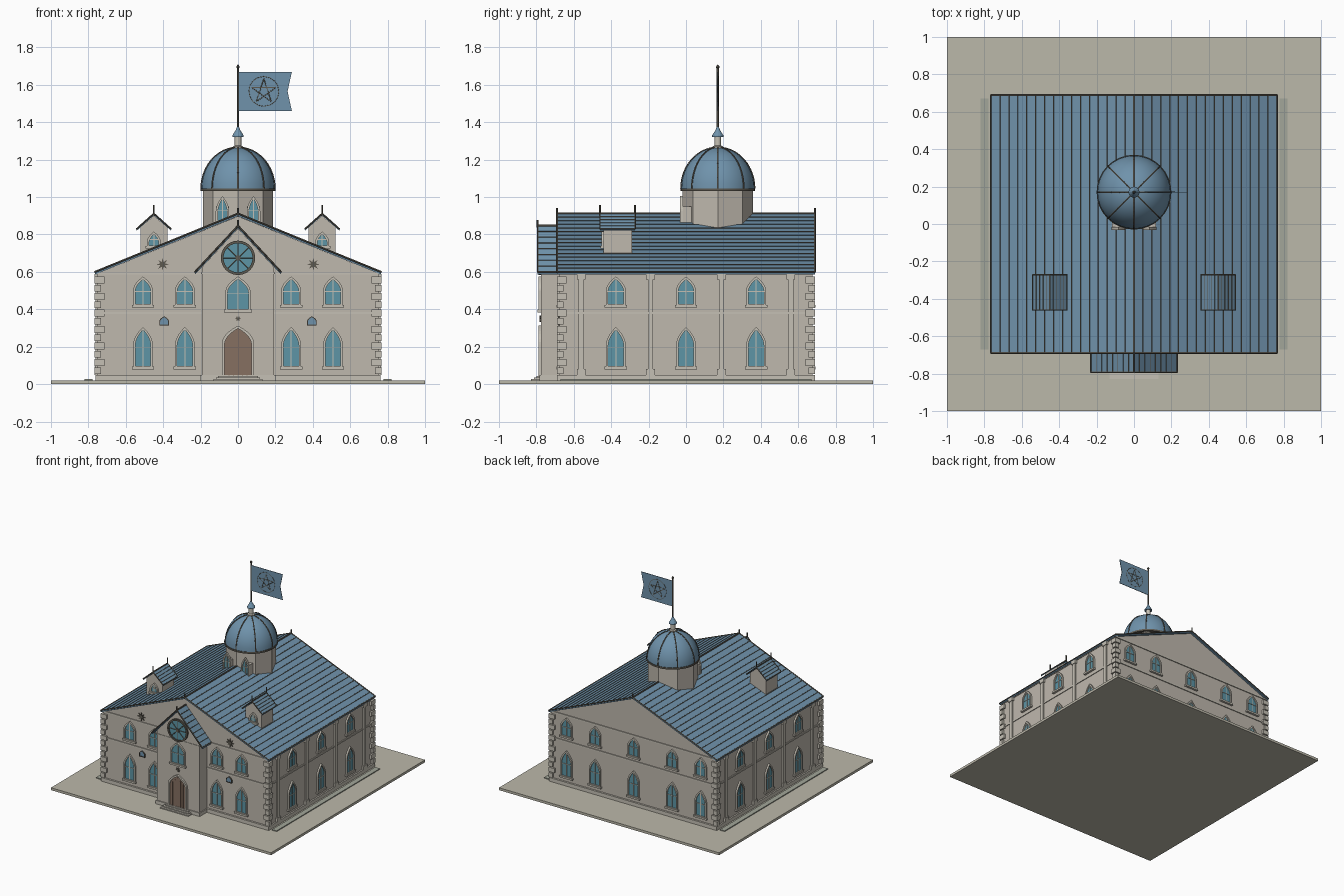
import bpy, bmesh
from math import sin, cos, pi, radians
from mathutils import Matrix, Vector

if "Cube" in bpy.data.objects:
    bpy.data.objects.remove(bpy.data.objects["Cube"])

COL = dict(stone=(.52, .48, .42), trim=(.56, .53, .46), roof=(.16, .29, .41), glass=(.11, .30, .38),
           door=(.24, .16, .12), bronze=(.11, .10, .08), paving=(.50, .48, .40), lawn=(.36, .38, .32))
MATS, PARTS = {}, {}
for k, c in COL.items():
    MATS[k] = bpy.data.materials.new(k)
    MATS[k].diffuse_color = (*c, 1)
I = Matrix.Identity(4)


def part(name, mat):
    if name not in PARTS:
        PARTS[name] = (bmesh.new(), mat)
    return PARTS[name][0]


def prism(name, mat, pts, y0, y1, M=I):
    """Extrude an x-z outline from y0 to y1."""
    bm = part(name, mat)
    a, b = [[bm.verts.new(M @ Vector((x, y, z))) for x, z in pts] for y in (y0, y1)]
    bm.faces.new(a)
    bm.faces.new(b[::-1])
    for i in range(len(pts)):
        j = (i + 1) % len(pts)
        bm.faces.new((a[i], b[i], b[j], a[j]))


def box(name, mat, x0, x1, y0, y1, z0, z1, M=I):
    prism(name, mat, [(x0, z0), (x1, z0), (x1, z1), (x0, z1)], y0, y1, M)


def frame(name, mat, outer, inner, y0, y1, M=I):
    """Closed band between two matching outlines."""
    bm = part(name, mat)
    L = [[bm.verts.new(M @ Vector((x, y, z))) for x, z in o]
         for o, y in ((outer, y0), (outer, y1), (inner, y1), (inner, y0))]
    for i in range(len(outer)):
        j = (i + 1) % len(outer)
        for k in range(4):
            n = (k + 1) % 4
            bm.faces.new((L[k][i], L[k][j], L[n][j], L[n][i]))


def rod(name, mat, p, q, r, M=I):
    p, q = M @ Vector(p), M @ Vector(q)
    T = Matrix.Translation((p + q) / 2) @ (q - p).to_track_quat('Z', 'Y').to_matrix().to_4x4()
    bmesh.ops.create_cone(part(name, mat), cap_ends=True, segments=6, radius1=r, radius2=r,
                          depth=(q - p).length, matrix=T)


def lathe(name, mat, prof, n, c):
    bm = part(name, mat)
    R = [[bm.verts.new((c[0] + r * cos(2 * pi * i / n), c[1] + r * sin(2 * pi * i / n), z))
          for i in range(n)] for r, z in prof]
    for a, b in zip(R, R[1:]):
        for i in range(n):
            j = (i + 1) % n
            bm.faces.new((a[i], a[j], b[j], b[i]))
    bm.faces.new(R[0][::-1])
    bm.faces.new(R[-1])


def arch(cx, w, z0, z1, h, p=1.8, n=7):
    side = [(w * (1 - (i / n) ** p), z1 - h + h * i / n) for i in range(n)]
    return ([(cx - w, z0), (cx + w, z0)] + [(cx + x, z) for x, z in side] + [(cx, z1)]
            + [(cx - x, z) for x, z in side[::-1]])


def disc(cx, cz, r, n=24):
    return [(cx + r * cos(2 * pi * i / n), cz + r * sin(2 * pi * i / n)) for i in range(n)]


def star(cx, cz, r, M):
    pts = [(cx + (r if i % 2 == 0 else r * .4) * sin(pi * i / 8),
            cz + (r if i % 2 == 0 else r * .4) * cos(pi * i / 8)) for i in range(16)]
    prism("star_ornaments", "bronze", pts, -.008, .002, M)


def window(x, w, z0, z1, M, h=.08, sill=True):
    inner = arch(x, w - .011, z0 + .012, z1 - .014, h - .006)
    frame("window_frames", "trim", arch(x, w, z0, z1, h), inner, -.013, .002, M)
    prism("window_glass", "glass", inner, -.004, .002, M)
    box("window_bars", "trim", x - .003, x + .003, -.008, 0, z0 + .01, z1 - .016, M)
    zb = z0 + (z1 - z0) * .5
    box("window_bars", "trim", x - w + .01, x + w - .01, -.008, 0, zb - .002, zb + .002, M)
    if sill:
        box("window_sills", "trim", x - w - .008, x + w + .008, -.018, .002, z0 - .006, z0 + .008, M)


def gable_roof(name, cx, half, ze, za, y0, y1, t, courses, r, fin):
    prism(name, "roof", [(cx - half, ze), (cx, za), (cx + half, ze), (cx + half, ze - t),
                         (cx, za - t), (cx - half, ze - t)], y0, y1)
    for s in (-1, 1):
        for i in range(1, courses):
            f = i / courses
            rod(name + "_courses", "bronze" if i % 2 else "roof", (cx + s * half * f, y0, za + (ze - za) * f),
                (cx + s * half * f, y1, za + (ze - za) * f), r * .6)
        for y in (y0, y1):
            rod(name + "_edges", "bronze", (cx, y, za), (cx + s * half, y, ze), r)
        rod(name + "_edges", "bronze", (cx + s * half, y0, ze), (cx + s * half, y1, ze), r)
    rod(name + "_edges", "bronze", (cx, y0, za), (cx, y1, za), r * 1.3)
    for y in (y0, y1):
        rod(name + "_finials", "bronze", (cx, y, za - .01), (cx, y, za + fin), .005)


# Ground, side beds, plinth and steps
box("ground_slab", "paving", -1, 1, -1, 1, 0, .02)
for s in (-1, 1):
    box("side_beds", "lawn", s * .8 - .021, s * .8 + .021, -.67, .67, .02, .027)
box("plinth", "trim", -.762, .762, -.69, .69, .02, .05)
for i in range(3):
    box("front_steps", "trim", -.13 + .012 * i, .13 - .012 * i, -.83 + .016 * i, -.76, .02, .028 + .008 * i)

# Main hall and entrance bay
prism("main_walls", "stone", [(-.75, .02), (.75, .02), (.75, .592), (0, .897), (-.75, .592)], -.675, .675)
prism("entrance_bay", "stone", [(-.193, .02), (.193, .02), (.193, .625), (0, .832), (-.193, .625)], -.775, -.6)
box("entrance_plinth", "trim", -.2, .2, -.783, -.6, .02, .048)
for z in (.38, .592):
    box("string_courses", "trim", -.756, .756, -.682, .682, z - .006, z + .006)
    if z > .5:
        box("string_courses", "trim", -.197, .197, -.779, -.6, z - .004, z + .004)
gable_roof("main_roof", 0, .765, .6, .912, -.69, .69, .014, 16, .005, .03)
gable_roof("entrance_roof", 0, .23, .6, .847, -.793, -.67, .014, 8, .005, .03)

# Corner quoins
for i in range(12):
    w = .052 if i % 2 else .034
    for sx in (-1, 1):
        for sy in (-1, 1):
            x, y = sx * (.766 - w / 2), sy * (.69 - w / 2)
            box("corner_quoins", "trim", x - w / 2, x + w / 2, y - w / 2, y + w / 2, .054 + i * .044, .09 + i * .044)

# Wall frames: local -y points out of each wall
def wall(deg, d):
    return Matrix.Rotation(radians(deg), 4, 'Z') @ Matrix.Translation((0, -d, 0))

FRONT, RIGHT, BACK, LEFT, BAY = wall(0, .675), wall(90, .75), wall(180, .675), wall(270, .75), wall(0, .775)
for M, xs in ((FRONT, (-.508, -.284, .284, .508)), (BACK, (-.61, -.35, 0, .35, .61)),
              (RIGHT, (-.375, 0, .375)), (LEFT, (-.375, 0, .375))):
    for x in xs:
        window(x, .052, .085, .305, M, .09)
        window(x, .052, .415, .575, M, .07)

# Side pilasters
for M in (RIGHT, LEFT):
    for x in (-.56, -.19, .19, .56):
        box("pilasters", "trim", x - .014, x + .014, -.012, .002, .05, .592, M)
        for z in (.05, .56):
            box("pilasters", "trim", x - .024, x + .024, -.017, .002, z, z + .03, M)

# Entrance: door, central window, rose window, ornaments
window(0, .066, .39, .575, BAY, .075)
d_out, d_in = arch(0, .086, .044, .312, .1, 2.3), arch(0, .072, .044, .297, .092, 2.3)
frame("door_surround", "trim", d_out, d_in, -.014, .002, BAY)
prism("door_leaves", "door", d_in, -.005, .002, BAY)
for x in (-.048, -.024, 0, .024, .048):
    box("door_battens", "bronze" if x == 0 else "door", x - .003, x + .003, -.009, 0, .046, .285 - abs(x) * .9, BAY)
frame("rose_frame", "bronze", disc(0, .675, .092), disc(0, .675, .078), -.014, .002, BAY)
prism("rose_glass", "glass", disc(0, .675, .08), -.005, .002, BAY)
prism("rose_hub", "bronze", disc(0, .675, .014, 12), -.012, .002, BAY)
for i in range(8):
    a = i * pi / 4
    rod("rose_spokes", "bronze", (0, -.006, .675), (.08 * cos(a), -.006, .675 + .08 * sin(a)), .003, BAY)
star(0, .35, .018, BAY)
for s in (-1, 1):
    star(s * .403, .64, .034, FRONT)
    o = arch(s * .395, .026, .313, .362, .03, 2.4)
    frame("plaque_frames", "bronze", o, arch(s * .395, .021, .318, .357, .027, 2.4), -.01, .002, FRONT)
    prism("plaques", "roof", o, -.006, .002, FRONT)

# Roof dormers
for s in (-1, 1):
    x = s * .45
    prism("dormer_walls", "stone", [(x - .072, .7), (x + .072, .7), (x + .072, .838), (x, .9), (x - .072, .838)],
          -.44, -.29)
    window(x, .036, .73, .815, wall(0, .44), .05)
    gable_roof("dormer_roof", x, .092, .83, .912, -.46, -.272, .01, 5, .004, .045)

# Drum, dome, ribs and lantern
C = (0, .17)
lathe("dome_drum", "stone", [(.188, .82), (.188, 1.04)], 8, C)
for s in (-1, 1):
    window(s * .083, .036, .85, 1.005, wall(0, .018), .08)
    box("drum_window_backs", "stone", s * .083 - .034, s * .083 + .034, -.018, .1, .85, .95)
R, Z, H = .196, 1.045, .22
arc = [(R * cos(pi / 2 * i / 12), Z + H * sin(pi / 2 * i / 12)) for i in range(12)] + [(.004, Z + H)]
lathe("dome", "roof", arc, 32, C)
lathe("dome_base_ring", "bronze", [(.19, 1.033), (.2, 1.033), (.2, 1.047), (.19, 1.047)], 32, C)
for k in range(8):
    a = k * pi / 4
    P = [(C[0] + r * cos(a), C[1] + r * sin(a), z) for r, z in arc]
    for p, q in zip(P, P[1:]):
        rod("dome_ribs", "bronze", p, q, .005)
lathe("lantern", "trim", [(.028, 1.255), (.028, 1.27), (.018, 1.275), (.018, 1.325)], 12, C)
lathe("lantern_cap", "roof", [(.03, 1.322), (.03, 1.33), (.014, 1.355), (.004, 1.378)], 12, C)

# Flagpole and swallow-tailed flag with star emblem
rod("flagpole", "bronze", (0, .17, 1.36), (0, .17, 1.69), .006)
lathe("flagpole_tip", "bronze", [(.003, 1.685), (.009, 1.692), (.009, 1.698), (.002, 1.708)], 8, C)
prism("flag", "roof", [(.005, 1.46), (.288, 1.46), (.265, 1.565), (.288, 1.67), (.005, 1.67)], .168, .172)
E = disc(.138, 1.565, .08, 16)
S = [(.138 + .068 * sin(4 * pi * i / 5), 1.565 + .068 * cos(4 * pi * i / 5)) for i in range(5)]
for i in range(0, 16):
    p, q = E[i], E[(i + 1) % 16]
    rod("flag_emblem", "bronze", (p[0], .17, p[1]), (q[0], .17, q[1]), .003)
for i in range(5):
    p, q = S[i], S[(i + 1) % 5]
    rod("flag_emblem", "bronze", (p[0], .17, p[1]), (q[0], .17, q[1]), .0035)

# Turn every collected part into an object
for name, (bm, mat) in PARTS.items():
    bmesh.ops.recalc_face_normals(bm, faces=bm.faces)
    me = bpy.data.meshes.new(name)
    bm.to_mesh(me)
    bm.free()
    me.materials.append(MATS[mat])
    ob = bpy.data.objects.new(name, me)
    bpy.context.collection.objects.link(ob)
    if name in ("dome", "dome_base_ring", "lantern"):
        bpy.context.view_layer.objects.active = ob
        ob.select_set(True)
        bpy.ops.object.shade_smooth_by_angle(angle=radians(35))
        ob.select_set(False)

for m in bpy.data.materials:
    if m.users and not m.is_grease_pencil:
        m.use_nodes = True
        m.node_tree.nodes["Principled BSDF"].inputs["Base Color"].default_value = m.diffuse_color
